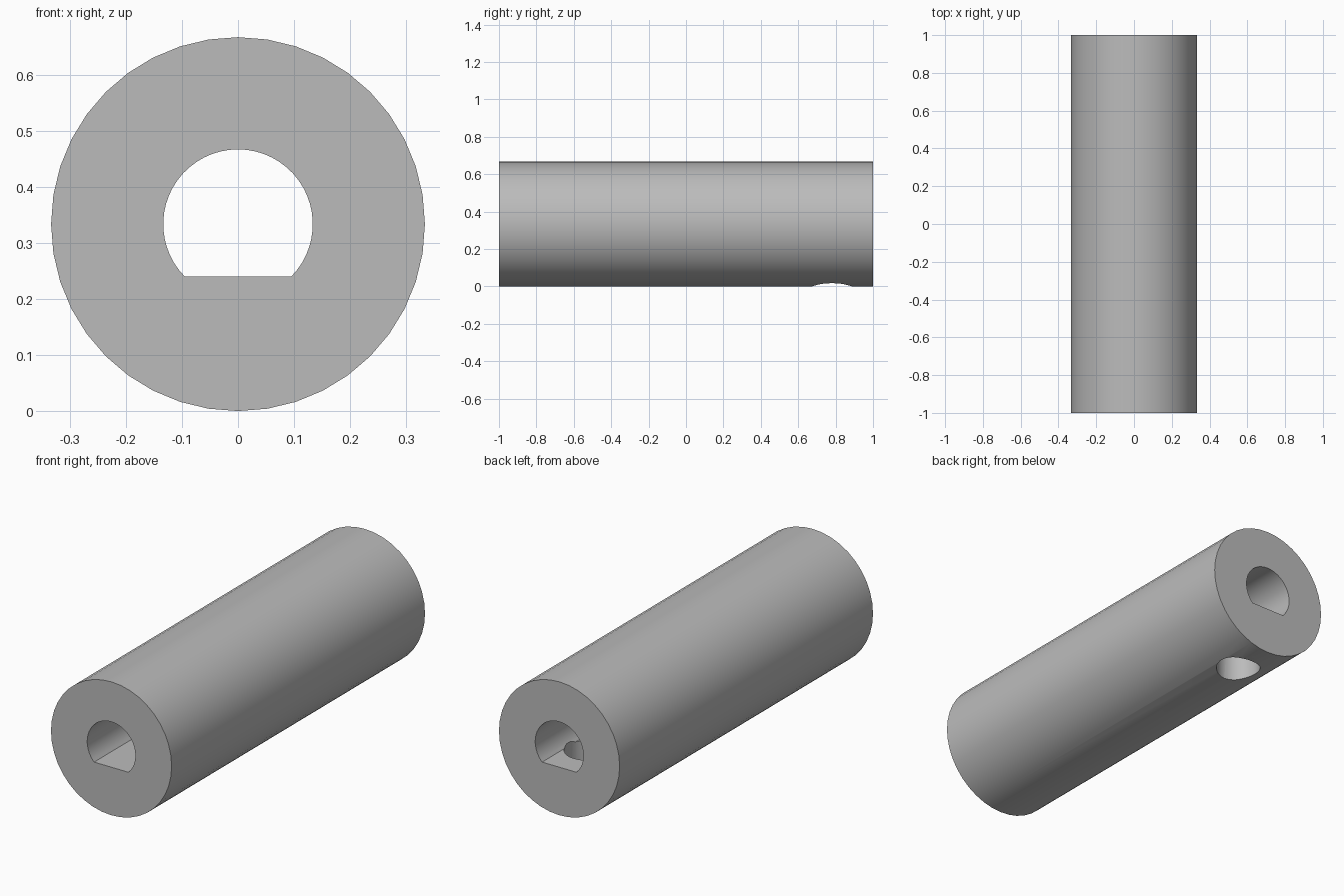
import bpy
import math

cube = bpy.data.objects.get("Cube")
if cube:
    bpy.data.objects.remove(cube, do_unlink=True)

OUTER_R, BORE_R, HOLE_R = 0.3333, 0.1333, 0.105
AXIS_Z, FLAT_Z = OUTER_R, 0.24
SIDES = 40

grey = bpy.data.materials.new("plain grey")
grey.use_nodes = True
colour = (0.5, 0.5, 0.5, 1)
grey.diffuse_color = colour
grey.node_tree.nodes["Principled BSDF"].inputs["Base Color"].default_value = colour


def ring(radius, start, end, steps):
    """Points on an arc in the front plane, around the tube axis."""
    return [(radius * math.cos(start + (end - start) * i / steps),
             AXIS_Z + radius * math.sin(start + (end - start) * i / steps))
            for i in range(steps + 1)]


def extrude_profile(name, points, y0, y1):
    """Solid prism made by sweeping a front-plane profile along y."""
    n = len(points)
    verts = [(x, y, z) for y in (y0, y1) for x, z in points]
    faces = [(i, n + i, n + (i + 1) % n, (i + 1) % n) for i in range(n)]
    faces += [tuple(range(n)), tuple(range(2 * n - 1, n - 1, -1))]
    mesh = bpy.data.meshes.new(name)
    mesh.from_pydata(verts, [], faces)
    mesh.materials.append(grey)
    obj = bpy.data.objects.new(name, mesh)
    bpy.context.collection.objects.link(obj)
    return obj


# Round outer body
body = extrude_profile("tube_body", ring(OUTER_R, 0, math.tau, SIDES)[:-1], -1, 1)

# Bore with a flat along its underside
dip = math.asin((AXIS_Z - FLAT_Z) / BORE_R)
bore = extrude_profile("bore_cutter",
                       ring(BORE_R, -dip, math.pi + dip, SIDES), -1.2, 1.2)

# Set screw hole from the underside up into the bore
bpy.ops.mesh.primitive_cylinder_add(vertices=SIDES, radius=HOLE_R,
                                    depth=AXIS_Z + 0.1,
                                    location=(0, 0.78, (AXIS_Z - 0.1) / 2))
hole = bpy.context.object
hole.name = "screw_hole_cutter"
hole.data.materials.append(grey)

bpy.ops.object.select_all(action="DESELECT")
body.select_set(True)
bpy.context.view_layer.objects.active = body
for cutter in (bore, hole):
    cut = body.modifiers.new(cutter.name, "BOOLEAN")
    cut.operation = "DIFFERENCE"
    cut.solver = "EXACT"
    cut.object = cutter
    bpy.ops.object.modifier_apply(modifier=cut.name)
    bpy.data.objects.remove(cutter, do_unlink=True)

bpy.ops.object.shade_smooth_by_angle(angle=math.radians(30))
